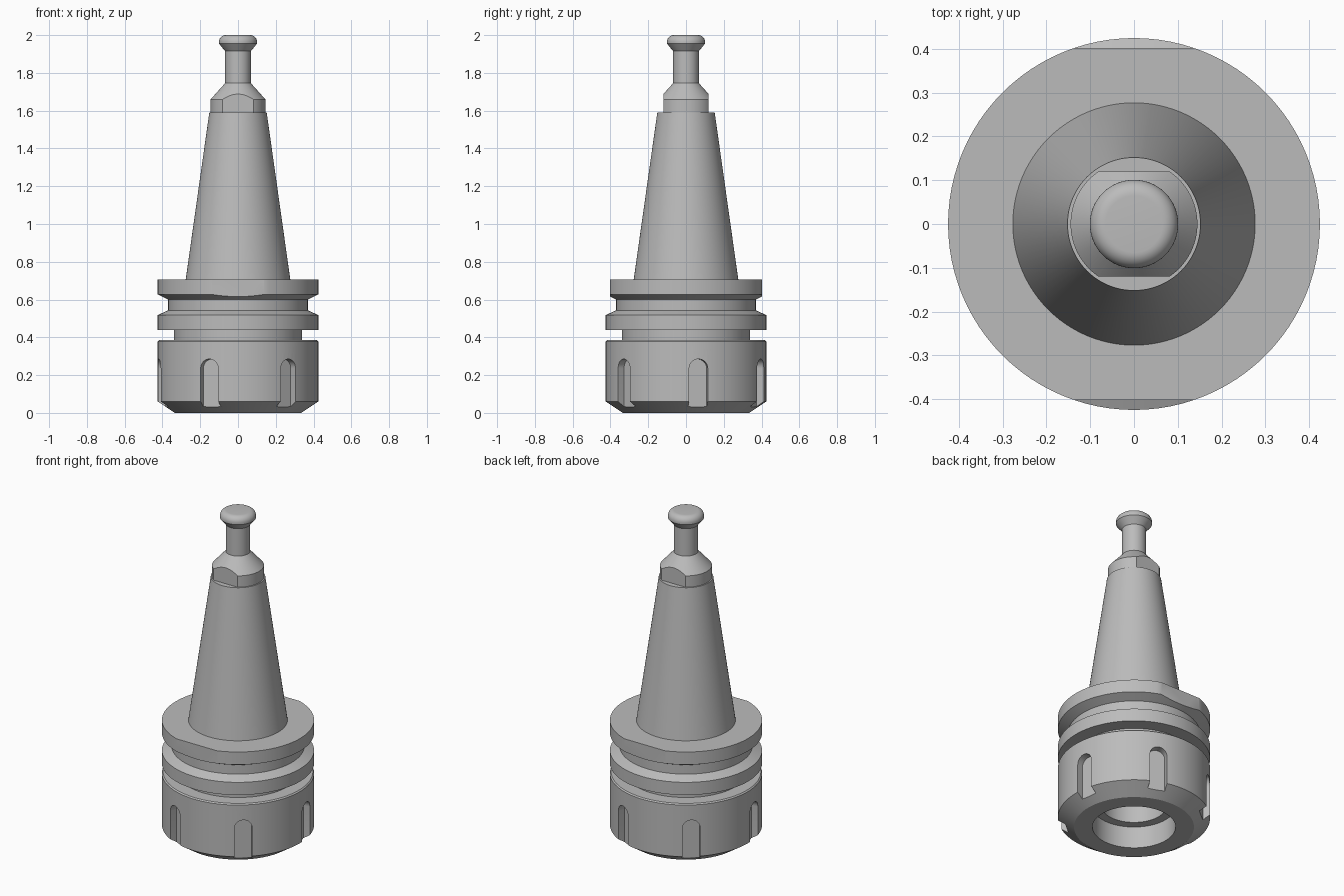
import bpy, bmesh, math
from mathutils import Matrix, Vector

default = bpy.data.objects.get("Cube")
if default:
    bpy.data.objects.remove(default, do_unlink=True)

steel = bpy.data.materials.new("grey steel")
steel.use_nodes = True
GREY = (0.5, 0.5, 0.5, 1)
steel.diffuse_color = GREY
steel.node_tree.nodes["Principled BSDF"].inputs["Base Color"].default_value = GREY


def make_object(name, bm):
    bmesh.ops.recalc_face_normals(bm, faces=bm.faces)
    mesh = bpy.data.meshes.new(name)
    bm.to_mesh(mesh)
    bm.free()
    mesh.materials.append(steel)
    obj = bpy.data.objects.new(name, mesh)
    bpy.context.collection.objects.link(obj)
    return obj


def lathe(name, profile, closed=False, steps=96):
    """Turn a (radius, height) profile around the z axis."""
    bm = bmesh.new()
    verts = [bm.verts.new((r, 0, z)) for r, z in profile]
    edges = [bm.edges.new(pair) for pair in zip(verts, verts[1:])]
    if closed:
        edges.append(bm.edges.new((verts[-1], verts[0])))
    bmesh.ops.spin(bm, geom=verts + edges, cent=(0, 0, 0), axis=(0, 0, 1),
                   angle=math.tau, steps=steps, use_duplicate=False)
    bmesh.ops.remove_doubles(bm, verts=bm.verts, dist=0.0001)
    return make_object(name, bm)


def flat_cutter(name, offset, low, high):
    """Two blocks that mill flats at y = +offset and y = -offset."""
    bm = bmesh.new()
    for side in (-1, 1):
        place = Matrix.Translation((0, side * (offset + 0.1), (low + high) / 2))
        bmesh.ops.create_cube(bm, size=1,
                              matrix=place @ Matrix.Diagonal((1, 0.2, high - low, 1)))
    return make_object(name, bm)


def slot_cutter(name, count, start, floor, half_width, top):
    """Round-topped blocks spaced around the nut."""
    bm = bmesh.new()
    outline = [(-half_width, -0.1), (half_width, -0.1)]
    for i in range(17):
        a = math.pi * i / 16
        outline.append((half_width * math.cos(a),
                        top - half_width + half_width * math.sin(a)))
    for k in range(count):
        turn = Matrix.Rotation(start + math.tau * k / count, 4, 'Z')
        face = bm.faces.new([bm.verts.new(turn @ Vector((floor, t, z)))
                             for t, z in outline])
        out = bmesh.ops.extrude_face_region(bm, geom=[face])["geom"]
        bmesh.ops.translate(bm, vec=turn @ Vector((0.2, 0, 0)),
                            verts=[v for v in out if isinstance(v, bmesh.types.BMVert)])
    return make_object(name, bm)


def finish(obj, cutter=None):
    bpy.ops.object.select_all(action='DESELECT')
    bpy.context.view_layer.objects.active = obj
    obj.select_set(True)
    if cutter:
        cutter.hide_render = True
        mod = obj.modifiers.new("cut", 'BOOLEAN')
        mod.operation = 'DIFFERENCE'
        mod.solver = 'EXACT'
        mod.object = cutter
        bpy.ops.object.modifier_apply(modifier=mod.name)
        bpy.data.objects.remove(cutter, do_unlink=True)
    bpy.ops.object.shade_smooth_by_angle(angle=math.radians(25))


# Holder: bored nose, neck, grooved flange and long taper
holder = lathe("taper_holder", [
    (0, 0.6), (0.18, 0.6), (0.18, 0.134), (0.25, 0.134), (0.25, 0.36),
    (0.34, 0.36), (0.34, 0.44), (0.425, 0.44), (0.425, 0.518), (0.37, 0.543),
    (0.37, 0.6), (0.425, 0.627), (0.425, 0.705), (0.277, 0.705),
    (0.152, 1.59), (0, 1.59)])
finish(holder, flat_cutter("flange_flats", 0.402, 0.58, 0.8))

# Clamping nut with six wrench slots
nut = lathe("clamping_nut", [
    (0.232, 0), (0.335, 0), (0.425, 0.06), (0.425, 0.378), (0.418, 0.385),
    (0.232, 0.385)], closed=True)
finish(nut, slot_cutter("nut_slots", 6, math.radians(9), 0.382, 0.05, 0.285))

# Pull stud with two wrench flats and a rounded knob
knob = [(0.065 + 0.036 * math.cos(a), 1.964 + 0.036 * math.sin(a))
        for a in (math.pi / 2 * i / 8 for i in range(9))]
stud = lathe("pull_stud", [
    (0, 1.55), (0.145, 1.55), (0.145, 1.66), (0.068, 1.746), (0.068, 1.915),
    (0.101, 1.955)] + knob + [(0, 2)])
finish(stud, flat_cutter("stud_flats", 0.12, 1.5, 1.8))
